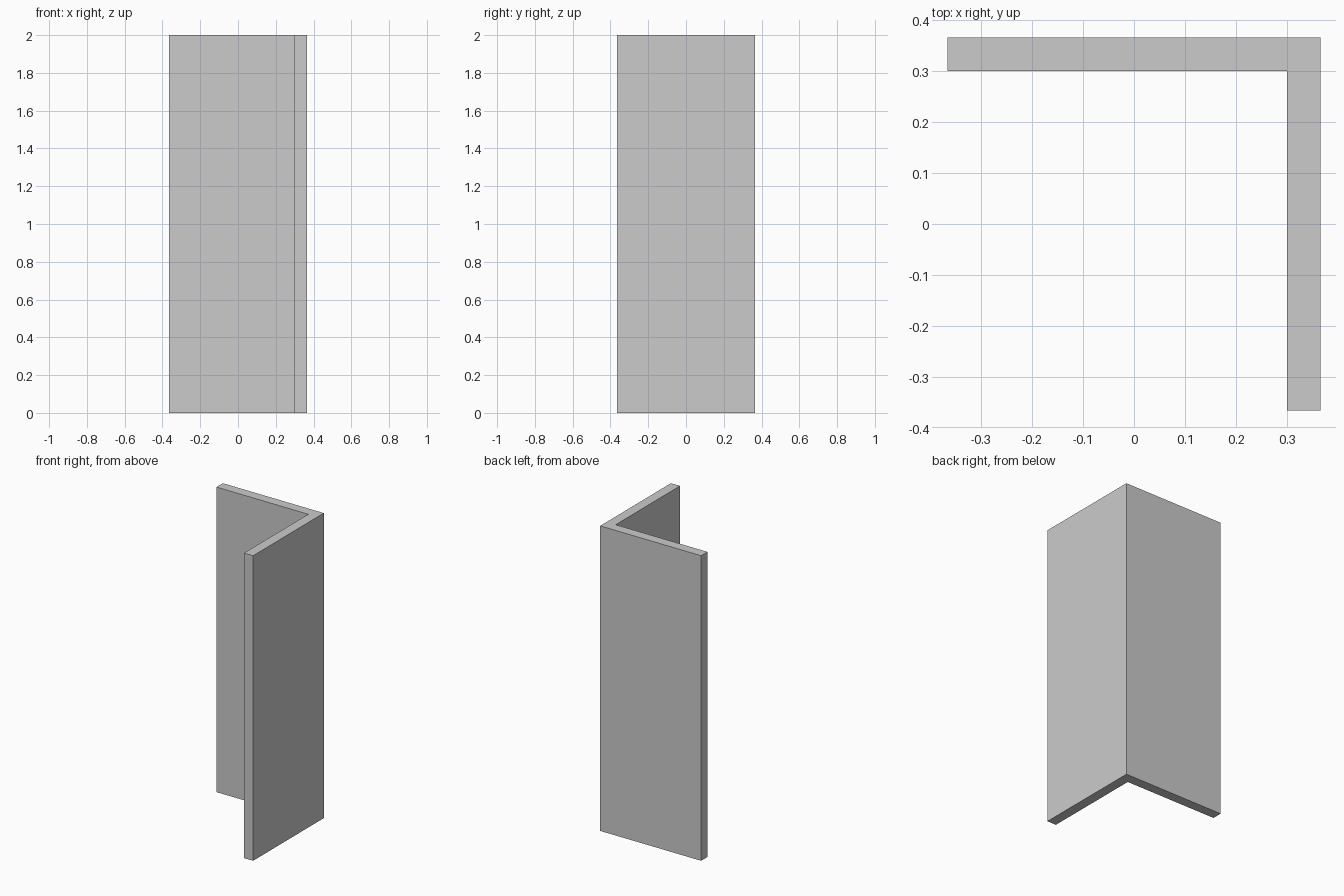
import bpy
import bmesh

if "Cube" in bpy.data.objects:
    bpy.data.objects.remove(bpy.data.objects["Cube"])

HALF = 0.366      # half the outer width
INNER = 0.30      # inside faces of the two flanges
HEIGHT = 2.0

# L-shaped cross-section, counter-clockwise from above
profile = [(-HALF, INNER), (INNER, INNER), (INNER, -HALF),
           (HALF, -HALF), (HALF, HALF), (-HALF, HALF)]

# Extrude the section upward into the angle post
bm = bmesh.new()
base = bm.faces.new([bm.verts.new((x, y, 0)) for x, y in profile])
top = bmesh.ops.extrude_face_region(bm, geom=[base], use_keep_orig=True)
bmesh.ops.translate(bm, vec=(0, 0, HEIGHT),
                    verts=[g for g in top["geom"] if isinstance(g, bmesh.types.BMVert)])
bmesh.ops.recalc_face_normals(bm, faces=bm.faces)

mesh = bpy.data.meshes.new("angle_post")
bm.to_mesh(mesh)
bm.free()
bpy.context.collection.objects.link(bpy.data.objects.new("angle_post", mesh))
